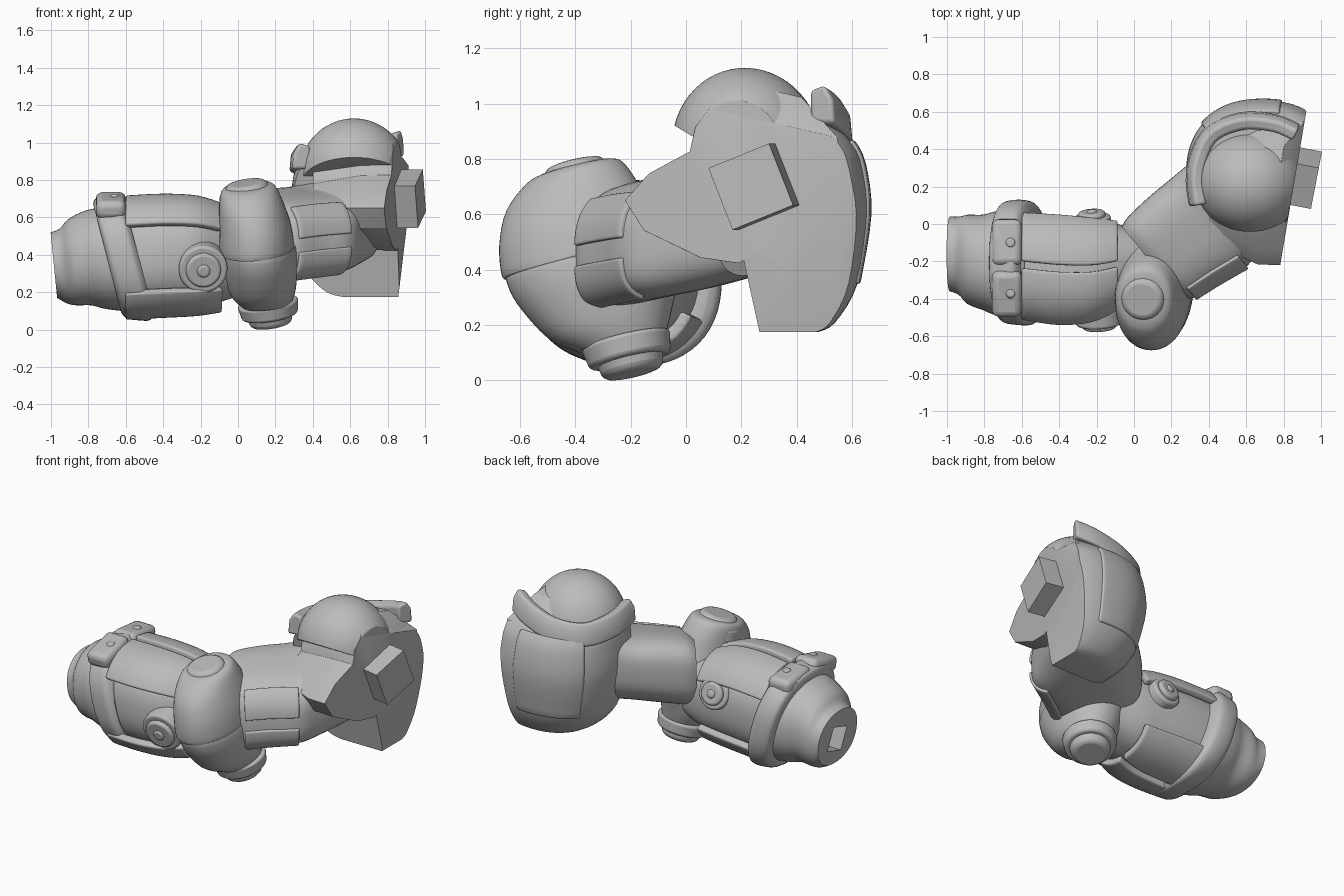
import bpy, bmesh
from math import cos, sin, radians, copysign
from mathutils import Vector, Matrix

cube = bpy.data.objects.get("Cube")
if cube:
    bpy.data.objects.remove(cube)

GREY = (0.5, 0.5, 0.5, 1)
mat = bpy.data.materials.new("plain grey")
mat.use_nodes = True
mat.diffuse_color = GREY
mat.node_tree.nodes["Principled BSDF"].inputs["Base Color"].default_value = GREY


def finish(name, bm, bevel=0, angle=35):
    bmesh.ops.recalc_face_normals(bm, faces=bm.faces[:])
    me = bpy.data.meshes.new(name)
    bm.to_mesh(me)
    bm.free()
    ob = bpy.data.objects.new(name, me)
    bpy.context.collection.objects.link(ob)
    me.materials.append(mat)
    bpy.ops.object.select_all(action="DESELECT")
    ob.select_set(True)
    bpy.context.view_layer.objects.active = ob
    bpy.ops.object.shade_smooth_by_angle(angle=radians(angle))
    if bevel:
        mod = ob.modifiers.new("bevel", "BEVEL")
        mod.width, mod.segments = bevel, 3
    return ob


def frame(a, b, t, origin=(0, 0, 0)):
    m = Matrix((a, b, t)).transposed().to_4x4()
    m.translation = origin
    return m


def smooth_rows(rows, steps=4):
    """Catmull-Rom interpolation of section rows."""
    rows = [Vector(r) for r in rows]
    out = []
    for i in range(len(rows) - 1):
        p, q = rows[i], rows[i + 1]
        m0 = (q - rows[max(i - 1, 0)]) / 2
        m1 = (rows[min(i + 2, len(rows) - 1)] - p) / 2
        for k in range(steps):
            s = k / steps
            h = s * s * (3 - 2 * s)
            out.append(p * (1 - h) + q * h + m0 * (s * (1 - s) ** 2) - m1 * (s * s * (1 - s)))
    return out + [rows[-1]]


def loft(name, rows, m, power=2.4, arc=None, grow=0, cuts=(), bevel=0):
    """Rows are (t, a_min, a_max, b_min, b_max); an arc makes a raised plate."""
    bm = bmesh.new()
    count = 24 if arc else 56
    start, end = arc or (0, 360)
    rings = []
    for t, a0, a1, b0, b1 in smooth_rows(rows):
        ring = []
        for i in range(count):
            ang = radians(start + (end - start) * i / (count - 1 if arc else count))
            c, s = (copysign(abs(f(ang)) ** (2 / power), f(ang)) for f in (cos, sin))
            p = ((a0 + a1) / 2 + c * ((a1 - a0) / 2 + grow),
                 (b0 + b1) / 2 + s * ((b1 - b0) / 2 + grow), t)
            ring.append(bm.verts.new(m @ Vector(p)))
        rings.append(ring)
    for r, q in zip(rings, rings[1:]):
        for i in range(count - 1 if arc else count):
            j = (i + 1) % count
            bm.faces.new((r[i], r[j], q[j], q[i]))
    if not arc:
        bm.faces.new(rings[0])
        bm.faces.new(rings[-1])
    for point, normal in cuts:
        slice_off(bm, point, normal)
    ob = finish(name, bm, bevel)
    if arc:
        mod = ob.modifiers.new("thickness", "SOLIDIFY")
        mod.thickness, mod.offset = 0.045, 0
        mod = ob.modifiers.new("bevel", "BEVEL")
        mod.width, mod.segments = 0.012, 2
    return ob


def slice_off(bm, point, normal):
    geom = bm.verts[:] + bm.edges[:] + bm.faces[:]
    bmesh.ops.bisect_plane(bm, geom=geom, plane_co=point, plane_no=normal, clear_outer=True)
    bmesh.ops.holes_fill(bm, edges=[e for e in bm.edges if e.is_boundary], sides=0)


def cylinder(name, pos, axis, r, depth, top=None, bevel=0.015):
    bm = bmesh.new()
    rot = Vector(axis).to_track_quat("Z", "Y").to_matrix().to_4x4()
    bmesh.ops.create_cone(bm, cap_ends=True, segments=40, radius1=r, radius2=top or r,
                          depth=depth, matrix=Matrix.Translation(pos) @ rot)
    return finish(name, bm, bevel)


def box(name, pos, size, rot=Matrix(), bevel=0):
    bm = bmesh.new()
    m = Matrix.Translation(pos) @ rot @ Matrix.Diagonal((*size, 1))
    bmesh.ops.create_cube(bm, size=1, matrix=m)
    return finish(name, bm, bevel)


# Forearm: core, wrist sleeve, collar and plates, running along x
ALONG_X = frame((0, 1, 0), (0, 0, 1), (1, 0, 0))
LEANING = frame((0, 1, 0), (-0.26, 0, 1), (1, 0, 0), (0.1, 0, 0))
fore = [(-0.6, -0.52, 0.07, 0.08, 0.69), (-0.4, -0.55, 0.06, 0.09, 0.7),
        (-0.22, -0.53, 0.04, 0.1, 0.69), (-0.09, -0.46, 0.02, 0.12, 0.65),
        (0.08, -0.36, -0.03, 0.18, 0.58)]
loft("forearm_core", [(t, a + 0.03, b - 0.02, c + 0.03, d - 0.03) for t, a, b, c, d in fore], ALONG_X)
for label, arc in (("upper_back", (28, 87)), ("upper_front", (91, 152)),
                   ("lower_front", (212, 268)), ("lower_back", (272, 332))):
    loft("forearm_plate_" + label, fore[:4], ALONG_X, arc=arc, grow=0.005)
sleeve = [(-0.98, -0.36, 0.04, 0.17, 0.52), (-0.93, -0.38, 0.04, 0.14, 0.54),
          (-0.88, -0.43, 0.05, 0.13, 0.59), (-0.8, -0.46, 0.05, 0.13, 0.63),
          (-0.72, -0.49, 0.07, 0.11, 0.65), (-0.55, -0.51, 0.09, 0.09, 0.67)]
wrist = loft("wrist_sleeve", sleeve, frame((0, 1, 0), (-0.1, 0, 1), (1, 0, 0), (0.03, 0, 0)), 2.2)
collar = [(-0.7, -0.5, 0.09, 0.09, 0.67), (-0.68, -0.53, 0.12, 0.06, 0.7),
          (-0.62, -0.54, 0.13, 0.05, 0.71), (-0.56, -0.54, 0.12, 0.05, 0.72),
          (-0.53, -0.51, 0.08, 0.08, 0.68)]
loft("wrist_collar", collar, LEANING)
for label, y in (("back", -0.1), ("front", -0.37)):
    box("collar_plate_" + label, (-0.68, y, 0.665), (0.16, 0.25, 0.1),
        Matrix.Rotation(0.25 if y < -0.2 else -0.1, 4, "X"), 0.035)
    cylinder("collar_rivet_" + label, (-0.66, y, 0.715), (0, 0, 1), 0.03, 0.02, 0.02, 0.005)

# Square socket in the wrist end
socket = box("socket_cutter", (-1, -0.16, 0.33), (0.24, 0.15, 0.15), Matrix.Rotation(0.3, 4, "X"))
socket.hide_render = True
socket.hide_set(True)
cutter = wrist.modifiers.new("socket", "BOOLEAN")
cutter.object = socket

# Round side joints of the forearm
side = Vector((-0.04, 0.6, 0.17)).normalized()
for label, pos, axis, r in (("front", (-0.19, -0.46, 0.34), -side, 0.13),
                            ("back", (-0.22, -0.03, 0.48), side, 0.1)):
    pos = Vector(pos)
    for part, size, rise in (("rim", 1, 0), ("disc", 0.72, 0.025), ("hub", 0.28, 0.035)):
        cylinder(f"side_joint_{part}_{label}", pos + axis * rise, axis, r * size, 0.15)

# Elbow guard with a cap at each end of its hinge
hinge = Vector((-0.12, -0.18, 0.76)).normalized()
ELBOW = frame((1, 0, 0.1), (0, 1, 0.24), (0, 0, 1), (0, 0, 0.08))
elbow = [(0.1, 0.02, 0.29, -0.39, -0.07), (0.18, -0.04, 0.31, -0.5, -0.05),
         (0.33, -0.08, 0.32, -0.61, -0.02), (0.425, -0.09, 0.31, -0.65, -0.06),
         (0.435, -0.09, 0.3, -0.64, -0.07), (0.445, -0.1, 0.3, -0.665, -0.08),
         (0.56, -0.1, 0.28, -0.675, -0.13), (0.68, -0.1, 0.24, -0.65, -0.18),
         (0.76, -0.09, 0.2, -0.58, -0.23), (0.78, -0.05, 0.16, -0.53, -0.27)]
loft("elbow_guard", elbow, ELBOW, 2.1)
for label, pos, axis in (("top", (0.055, -0.385, 0.7), hinge), ("bottom", (0.165, -0.21, 0.11), -hinge)):
    pos = Vector(pos)
    cylinder("elbow_collar_" + label, pos, axis, 0.165, 0.08, 0.15)
    cylinder("elbow_cap_" + label, pos + axis * 0.045, axis, 0.13, 0.09, 0.11, 0.025)

# Upper arm with panels on the inner side, running from the elbow to the shoulder
ARM = frame((0.64, -0.77, -0.18), (0, 0, 1), (0.77, 0.64, 0.2), (0, 0, 0.54))
arm = [(-0.06, -0.03, 0.46, -0.2, 0.2), (0, -0.05, 0.51, -0.22, 0.22),
       (0.15, -0.06, 0.53, -0.23, 0.21), (0.32, -0.06, 0.56, -0.24, 0.19),
       (0.46, -0.06, 0.5, -0.25, 0.2), (0.65, -0.06, 0.4, -0.25, 0.2)]
loft("upper_arm", arm, ARM, 3)
panel = [row for row in arm if -0.01 < row[0] < 0.4]
for label, arc in (("low", (-55, -4)), ("high", (4, 50))):
    loft("upper_arm_panel_" + label, panel, ARM, 3, arc, -0.006)

# Shoulder: flat inner mass, domed top and hanging back shell
INNER = ((0.87, 0.3, 0.6), (1, -0.17, 0))
CORNERS = (INNER, ((0.88, 0.3, 0.92), (1, 0, 0.75)), ((0.89, 0.3, 0.45), (1, 0, -0.12)))
outline = [(-0.23, 0.65), (-0.14, 0.75), (0.01, 0.83), (0.03, 0.92), (0.12, 1.04), (0.25, 1.07),
           (0.42, 1.03), (0.55, 0.88), (0.58, 0.6), (0.45, 0.35), (0.26, 0.46), (0.19, 0.42),
           (0.05, 0.44), (-0.16, 0.54)]
bm = bmesh.new()
ends = []
for x, scale in ((0.4, 0.72), (0.66, 0.97), (1, 1)):
    ends.append([bm.verts.new((x, 0.25 + (y - 0.25) * scale, 0.65 + (z - 0.65) * scale))
                 for y, z in outline])
for r, q in zip(ends, ends[1:]):
    for i in range(len(outline)):
        j = (i + 1) % len(outline)
        bm.faces.new((r[i], r[j], q[j], q[i]))
bm.faces.new(ends[0])
bm.faces.new(ends[-1])
for point, normal in CORNERS:
    slice_off(bm, point, normal)
finish("shoulder_mass", bm, 0.035, 60)

bm = bmesh.new()
bmesh.ops.create_uvsphere(bm, u_segments=48, v_segments=28, radius=1,
                          matrix=Matrix.Translation((0.62, 0.22, 0.84))
                          @ Matrix.Rotation(0.2, 4, "X") @ Matrix.Diagonal((0.29, 0.27, 0.29, 1)))
slice_off(bm, *INNER)
slice_off(bm, (0.6, -0.04, 0.92), (0, -0.6, -1))
finish("shoulder_dome", bm, 0.015)

shell = [(0.175, 0.56, 1, 0.05, 0.48), (0.21, 0.46, 1.02, 0, 0.54), (0.35, 0.34, 1.06, -0.08, 0.62),
         (0.6, 0.28, 1.1, -0.14, 0.66), (0.78, 0.29, 1.08, -0.12, 0.64),
         (0.86, 0.31, 1.06, -0.08, 0.6), (0.92, 0.36, 1, 0, 0.54)]
SHELL_FRONT = ((0, 0.26, 0.2), (0, -1, -0.22))
loft("shoulder_shell", shell, Matrix(), 2.3, cuts=CORNERS + (SHELL_FRONT,), bevel=0.01)
loft("shoulder_shell_panel", shell[2:6], Matrix(), 2.3, (78, 140), -0.012)

# Raised rim that dips behind the dome
path = [(0.34, 0.1, 0.93), (0.325, 0.28, 0.91), (0.4, 0.47, 0.89),
        (0.57, 0.55, 0.91), (0.75, 0.54, 0.96), (0.87, 0.49, 1)]
points = smooth_rows(path)
bm = bmesh.new()
rings = []
for i, p in enumerate(points):
    run = points[min(i + 1, len(points) - 1)] - points[max(i - 1, 0)]
    out = run.cross(Vector((0, 0, 1))).normalized() * -0.04
    rings.append([bm.verts.new(p + out * s + Vector((0, 0, h)))
                  for s, h in ((-1.2, 0.05), (0.2, 0.07), (1, 0.02), (1.2, -0.07), (-1.2, -0.07))])
for r, q in zip(rings, rings[1:]):
    for i in range(5):
        bm.faces.new((r[i], r[i - 1], q[i - 1], q[i]))
bm.faces.new(rings[0])
bm.faces.new(rings[-1])
finish("shoulder_rim", bm, 0.015)

# Square peg that plugs into the body
turn = Matrix.Rotation(-0.19, 4, "Z") @ Matrix.Rotation(0.38, 4, "X")
box("shoulder_peg", (0.892, 0.25, 0.7), (0.17, 0.24, 0.24), turn)
